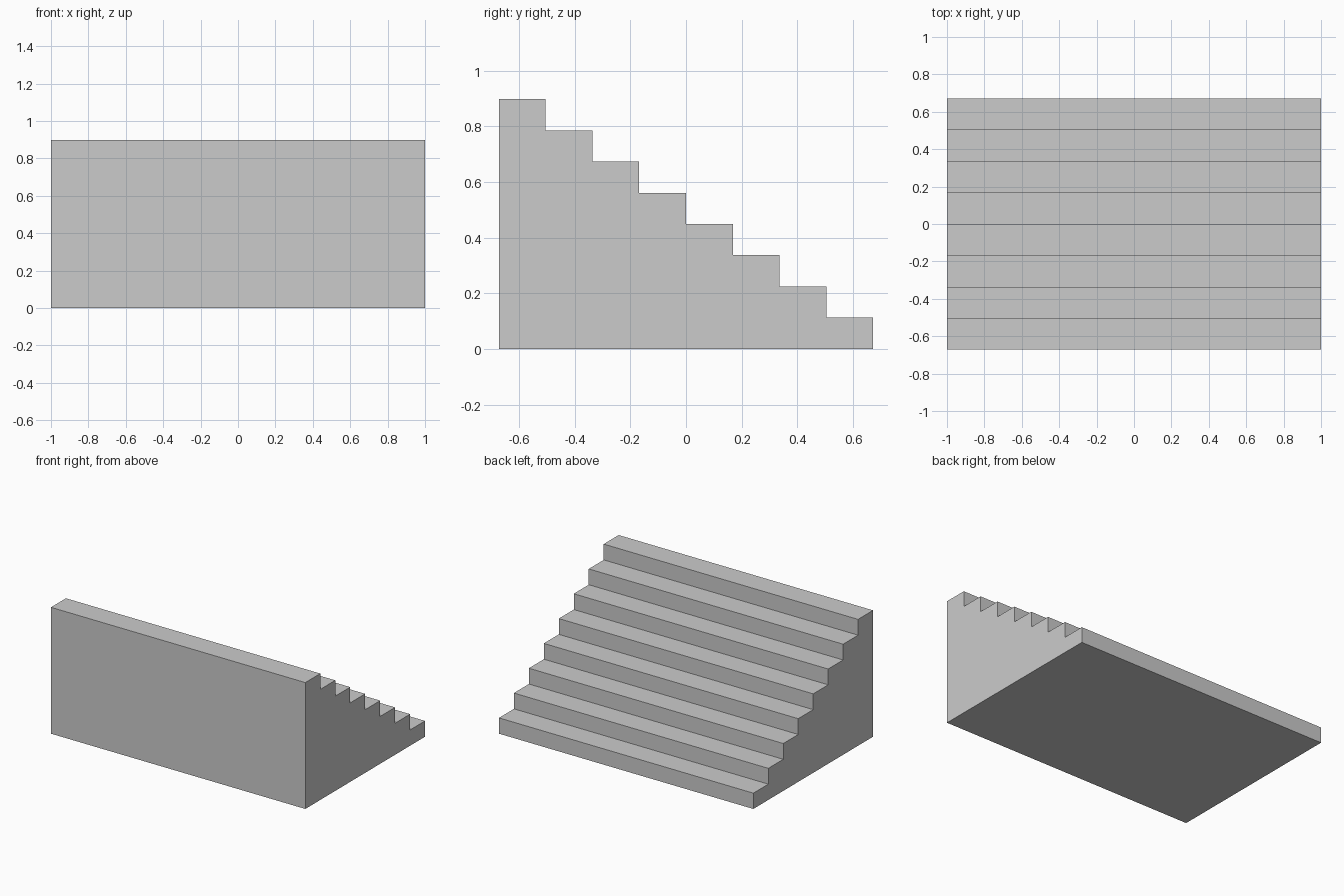
import bpy
import bmesh

if "Cube" in bpy.data.objects:
    bpy.data.objects.remove(bpy.data.objects["Cube"])

STEPS = 8
WIDTH, DEPTH, HEIGHT = 2.0, 1.344, 0.898
tread, riser = DEPTH / STEPS, HEIGHT / STEPS

# Stepped side profile (y, z): tall at the front, descending to the back
profile = [(DEPTH / 2, 0), (-DEPTH / 2, 0)]
for i in range(STEPS):
    y, z = -DEPTH / 2 + i * tread, HEIGHT - i * riser
    profile += [(y, z), (y + tread, z)]

# Extrude the profile across the width into one solid block
bm = bmesh.new()
side = bm.faces.new([bm.verts.new((-WIDTH / 2, y, z)) for y, z in profile])
result = bmesh.ops.extrude_face_region(bm, geom=[side], use_keep_orig=True)
moved = [g for g in result["geom"] if isinstance(g, bmesh.types.BMVert)]
bmesh.ops.translate(bm, vec=(WIDTH, 0, 0), verts=moved)
bmesh.ops.recalc_face_normals(bm, faces=bm.faces)

mesh = bpy.data.meshes.new("staircase")
bm.to_mesh(mesh)
bm.free()
bpy.context.collection.objects.link(bpy.data.objects.new("staircase", mesh))
